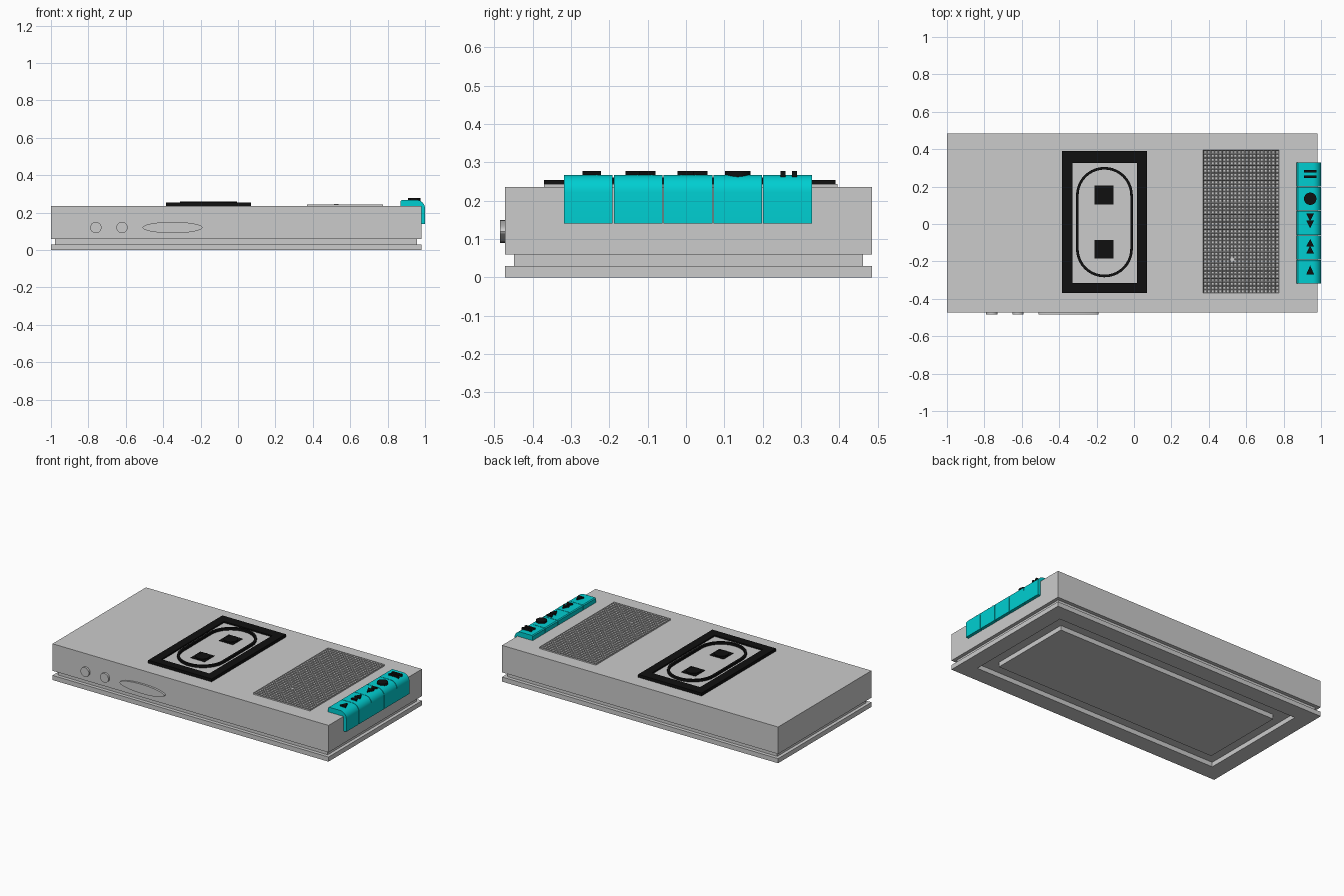
import bpy, bmesh
from math import cos, sin, pi, radians

if "Cube" in bpy.data.objects:
    bpy.data.objects.remove(bpy.data.objects["Cube"])


def material(name, rgb):
    m = bpy.data.materials.new(name)
    m.diffuse_color = (*rgb, 1)
    m.use_nodes = True
    m.node_tree.nodes["Principled BSDF"].inputs["Base Color"].default_value = m.diffuse_color
    return m


BLACK = material("black", (0.005, 0.005, 0.005))
CYAN = material("cyan", (0.0, 0.62, 0.64))


def finish(name, bm, mat=None, smooth=False):
    bmesh.ops.recalc_face_normals(bm, faces=bm.faces)
    me = bpy.data.meshes.new(name)
    bm.to_mesh(me)
    bm.free()
    ob = bpy.data.objects.new(name, me)
    bpy.context.collection.objects.link(ob)
    if mat:
        me.materials.append(mat)
    if smooth:
        bpy.context.view_layer.objects.active = ob
        ob.select_set(True)
        bpy.ops.object.shade_smooth_by_angle(angle=radians(35))
        ob.select_set(False)
    return ob


def prism(name, pts, lo, hi, axis="z", mat=None, smooth=False):
    """Extrude a 2D outline between lo and hi along y or z."""
    bm = bmesh.new()
    place = (lambda a, b, c: (a, b, c)) if axis == "z" else (lambda a, b, c: (a, c, b))
    rings = [[bm.verts.new(place(a, b, c)) for a, b in pts] for c in (lo, hi)]
    n = len(pts)
    for r in rings:
        bm.faces.new(r)
    for i in range(n):
        j = (i + 1) % n
        bm.faces.new((rings[0][i], rings[0][j], rings[1][j], rings[1][i]))
    return finish(name, bm, mat, smooth)


def ring(name, outer, inner, z0, z1, mat=None, smooth=False):
    """Closed band between two matching outlines."""
    bm = bmesh.new()
    loops = [[bm.verts.new((x, y, z)) for x, y in pts]
             for pts, z in ((outer, z0), (outer, z1), (inner, z1), (inner, z0))]
    n = len(outer)
    for k in range(4):
        a, b = loops[k], loops[(k + 1) % 4]
        for i in range(n):
            j = (i + 1) % n
            bm.faces.new((a[i], a[j], b[j], b[i]))
    return finish(name, bm, mat, smooth)


def rect(x0, x1, y0, y1):
    return [(x0, y0), (x1, y0), (x1, y1), (x0, y1)]


def oval(cx, cy, rx, ry, n=32):
    return [(cx + rx * cos(2 * pi * i / n), cy + ry * sin(2 * pi * i / n)) for i in range(n)]


def stadium(cx, cy, r, half, n=20):
    top = [(cx + r * cos(pi * i / n), cy + half + r * sin(pi * i / n)) for i in range(n + 1)]
    return top + [(2 * cx - x, 2 * cy - y) for x, y in top]


# Case: upper body, recessed seam, base rim and raised underside panel
X0, X1, Y0, Y1, TOP = -1.0, 0.98, -0.472, 0.485, 0.235


def inset(dx, dy):
    return rect(X0 + dx, X1 - dx, Y0 + dy, Y1 - dy)


prism("upper_body", inset(0, 0), 0.06, TOP)
prism("seam_layer", inset(0.022, 0.023), 0.03, 0.06)
ring("base_rim", inset(0, 0), inset(0.105, 0.108), 0, 0.03)
prism("underside_panel", inset(0.19, 0.20), 0, 0.03)

# Front sockets and thumb wheel
for i, x in enumerate((-0.76, -0.62)):
    prism(f"socket_{i + 1}", oval(x, 0.12, 0.03, 0.03), -0.485, Y0, "y", smooth=True)
prism("thumb_wheel", oval(-0.35, 0.12, 0.16, 0.03, 48), -0.485, Y0, "y", smooth=True)

# Tape window: frame, pane, stadium outline and two spindles
ring("window_frame", rect(-0.385, 0.07, -0.37, 0.39), rect(-0.33, 0.015, -0.315, 0.327),
     TOP, 0.254, BLACK)
prism("window_pane", rect(-0.33, 0.015, -0.315, 0.327), TOP, 0.245)
ring("window_outline", stadium(-0.158, 0.01, 0.152, 0.143), stadium(-0.158, 0.01, 0.138, 0.143),
     0.245, 0.26, BLACK, True)
for i, y in enumerate((0.155, -0.135)):
    prism(f"spindle_plate_{i + 1}", rect(-0.21, -0.11, y - 0.05, y + 0.05), 0.24, 0.248, mat=BLACK)
    prism(f"spindle_{i + 1}", oval(-0.16, y, 0.043, 0.043), 0.24, 0.253, mat=BLACK, smooth=True)

# Speaker grille: perforated sheet
bm = bmesh.new()
NX, NY = 20, 38
GX0, GX1, GY0, GY1 = 0.37, 0.775, -0.37, 0.395
bmesh.ops.create_grid(bm, x_segments=NX, y_segments=NY, size=0.5)
for v in bm.verts:
    v.co = (GX0 + (v.co.x + 0.5) * (GX1 - GX0), GY0 + (v.co.y + 0.5) * (GY1 - GY0), 0.244)
holes = list(bm.faces)
rim = [e for e in bm.edges if e.is_boundary]
skirt = bmesh.ops.extrude_edge_only(bm, edges=rim)["geom"]
for v in skirt:
    if isinstance(v, bmesh.types.BMVert):
        v.co.z = TOP
bmesh.ops.inset_individual(bm, faces=holes, thickness=0.005)
for f in holes:
    for v in f.verts:
        v.co.z = 0.238
finish("speaker_grille", bm)
prism("microphone", oval(0.525, -0.19, 0.012, 0.012, 16), TOP, 0.245, smooth=True)

# Five wrap-over keys on the right edge
profile = [(0.98, TOP), (0.87, TOP), (0.87, 0.262), (0.876, 0.267)]
profile += [(0.955 + 0.045 * sin(a), 0.222 + 0.045 * cos(a)) for a in (pi / 2 * i / 8 for i in range(9))]
profile += [(1.0, 0.14), (0.98, 0.14)]
for i in range(5):
    y = -0.32 + 0.13 * i
    prism(f"key_{i + 1}", profile, y + 0.0015, y + 0.1285, "y", CYAN, True)

# Key symbols
S0, S1, SX = 0.255, 0.277, 0.942


def arrow(name, base, tip, half=0.021):
    prism(name, [(SX - half, base), (SX + half, base), (SX, tip)], S0, S1, mat=BLACK)


arrow("play_symbol", -0.27, -0.222)
for i in range(2):
    arrow(f"forward_symbol_{i + 1}", -0.158 + 0.037 * i, -0.117 + 0.037 * i)
    arrow(f"rewind_symbol_{i + 1}", 0.056 - 0.037 * i, 0.015 - 0.037 * i)
    y = 0.253 + 0.03 * i
    prism(f"pause_symbol_{i + 1}", rect(0.908, 0.976, y - 0.007, y + 0.007), S0, S1, mat=BLACK)
prism("record_symbol", oval(SX, 0.135, 0.033, 0.033), S0, S1, mat=BLACK, smooth=True)
